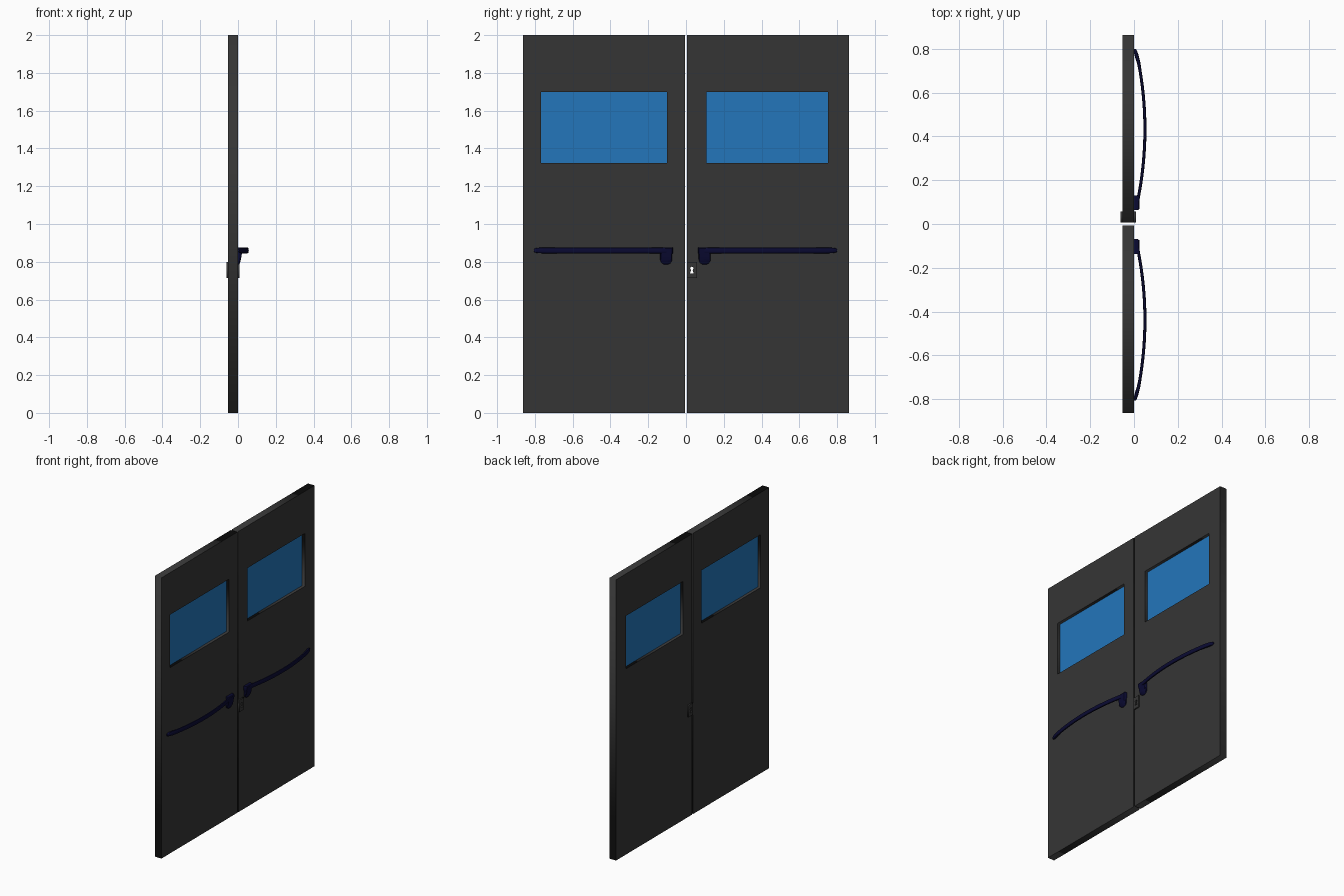
import bpy, bmesh, math
from mathutils import Vector

if "Cube" in bpy.data.objects:
    bpy.data.objects.remove(bpy.data.objects["Cube"])


def material(name, rgb):
    m = bpy.data.materials.new(name)
    m.diffuse_color = (*rgb, 1)
    m.use_nodes = True
    m.node_tree.nodes["Principled BSDF"].inputs["Base Color"].default_value = m.diffuse_color
    return m


DARK = material("charcoal", (0.036, 0.036, 0.036))
BLUE = material("blue glass", (0.017, 0.18, 0.50))
NAVY = material("navy", (0.003, 0.003, 0.032))


def rect(y0, y1, z0, z1):
    return [(y0, z0), (y1, z0), (y1, z1), (y0, z1)]


def plate(name, loops, x0, x1, mat):
    """Outline in the YZ plane with optional holes, extruded from x0 to x1."""
    cu = bpy.data.curves.new(name, 'CURVE')
    cu.dimensions, cu.fill_mode = '2D', 'BOTH'
    cu.extrude = (x1 - x0) / 2
    for pts in loops:
        sp = cu.splines.new('POLY')
        sp.points.add(len(pts) - 1)
        for p, (y, z) in zip(sp.points, pts):
            p.co = (y, z, 0, 1)
        sp.use_cyclic_u = True
    cu.materials.append(mat)
    ob = bpy.data.objects.new(name, cu)
    bpy.context.collection.objects.link(ob)
    ob.location.x = (x0 + x1) / 2
    ob.rotation_euler = (math.pi / 2, 0, math.pi / 2)
    bpy.ops.object.select_all(action='DESELECT')
    ob.select_set(True)
    bpy.context.view_layer.objects.active = ob
    bpy.ops.object.convert(target='MESH')
    return bpy.context.object


def loft(name, rings, mat):
    """Skin a list of closed rings and cap both ends."""
    bm = bmesh.new()
    vs = [[bm.verts.new(p) for p in r] for r in rings]
    n = len(rings[0])
    for a, b in zip(vs, vs[1:]):
        for i in range(n):
            j = (i + 1) % n
            bm.faces.new((a[i], a[j], b[j], b[i]))
    bm.faces.new(vs[0])
    bm.faces.new(vs[-1])
    bmesh.ops.recalc_face_normals(bm, faces=bm.faces)
    me = bpy.data.meshes.new(name)
    bm.to_mesh(me)
    bm.free()
    me.materials.append(mat)
    ob = bpy.data.objects.new(name, me)
    bpy.context.collection.objects.link(ob)
    bpy.ops.object.select_all(action='DESELECT')
    ob.select_set(True)
    bpy.context.view_layer.objects.active = ob
    bpy.ops.object.shade_smooth_by_angle(angle=math.radians(40))
    return ob


# Keyhole, narrow at the waist
KY, KZ = 0.031, 0.756
keyhole = [(KY + a, KZ + b) for a, b in
           [(-.010, -.017), (.010, -.017), (.004, 0), (.009, .008), (.008, .014),
            (0, .018), (-.008, .014), (-.009, .008), (-.004, 0)]]

# Door leaves with window openings, and recessed glass
leaves = {
    "left": (rect(-.862, -.006, 0, 2), (-.767, -.101, 1.323, 1.70), []),
    "right": (rect(.006, .862, 0, 2), (.109, .752, 1.323, 1.70), [keyhole]),
}
for side, (outline, win, extra) in leaves.items():
    plate(side + "_door", [outline, rect(*win)] + extra, -.052, 0, DARK)
    plate(side + "_glass", [rect(*win)], -.031, -.021, BLUE)

# Lock plates on both faces of the right leaf
lock = rect(.006, .057, .715, .80)
plate("lock_front", [lock, keyhole], 0, .009, DARK)
plate("lock_back", [lock, keyhole], -.061, -.052, DARK)

# Push bars: (distance from centre, x centre, half thickness, half height)
path = [(.803, .004, .004, .006), (.797, .006, .006, .011), (.78, .010, .009, .014),
        (.76, .015, .009, .015), (.74, .021, .008, .015)]
for k in range(1, 16):
    t = .74 - k * .61 / 16
    s = (t - .435) / .305
    path.append((t, .050 - .029 * abs(s) ** 2, .007, .015))
path += [(.13, .021, .007, .015), (.10, .016, .007, .015), (.085, .013, .007, .014)]


def ring(sgn, t, x, rx, rz):
    pts = []
    for i in range(12):
        a = math.tau * i / 12
        # softly squared oval section
        c, s = math.cos(a), math.sin(a)
        pts.append((x + rx * math.copysign(abs(c) ** .7, c), sgn * t - .003,
                    .86 + rz * math.copysign(abs(s) ** .7, s)))
    return pts


def bracket(sgn):
    """Wedge bracket: square top, rounded foot, thinner towards the bottom."""
    rows = [(.876, .066, .134, .020), (.870, .066, .134, .024), (.845, .066, .134, .021),
            (.840, .070, .134, .020)]
    for k in range(0, 6):
        a = math.radians(k * 16)
        h = .032 * math.cos(a)
        rows.append((.815 - .031 * math.sin(a), .102 - h, .102 + h, .016 - .0022 * k))
    rings = []
    for z, a, b, x in rows:
        c = min(.005, (b - a) * .25)
        sec = [(-.002, a), (x * .7, a), (x, a + c), (x, b - c), (x * .7, b), (-.002, b)]
        rings.append([(px, sgn * py - .003, z) for px, py in sec])
    return rings


for side, sgn in (("left", -1), ("right", 1)):
    loft(side + "_push_bar", [ring(sgn, *p) for p in path], NAVY)
    loft(side + "_bar_bracket", bracket(sgn), NAVY)
